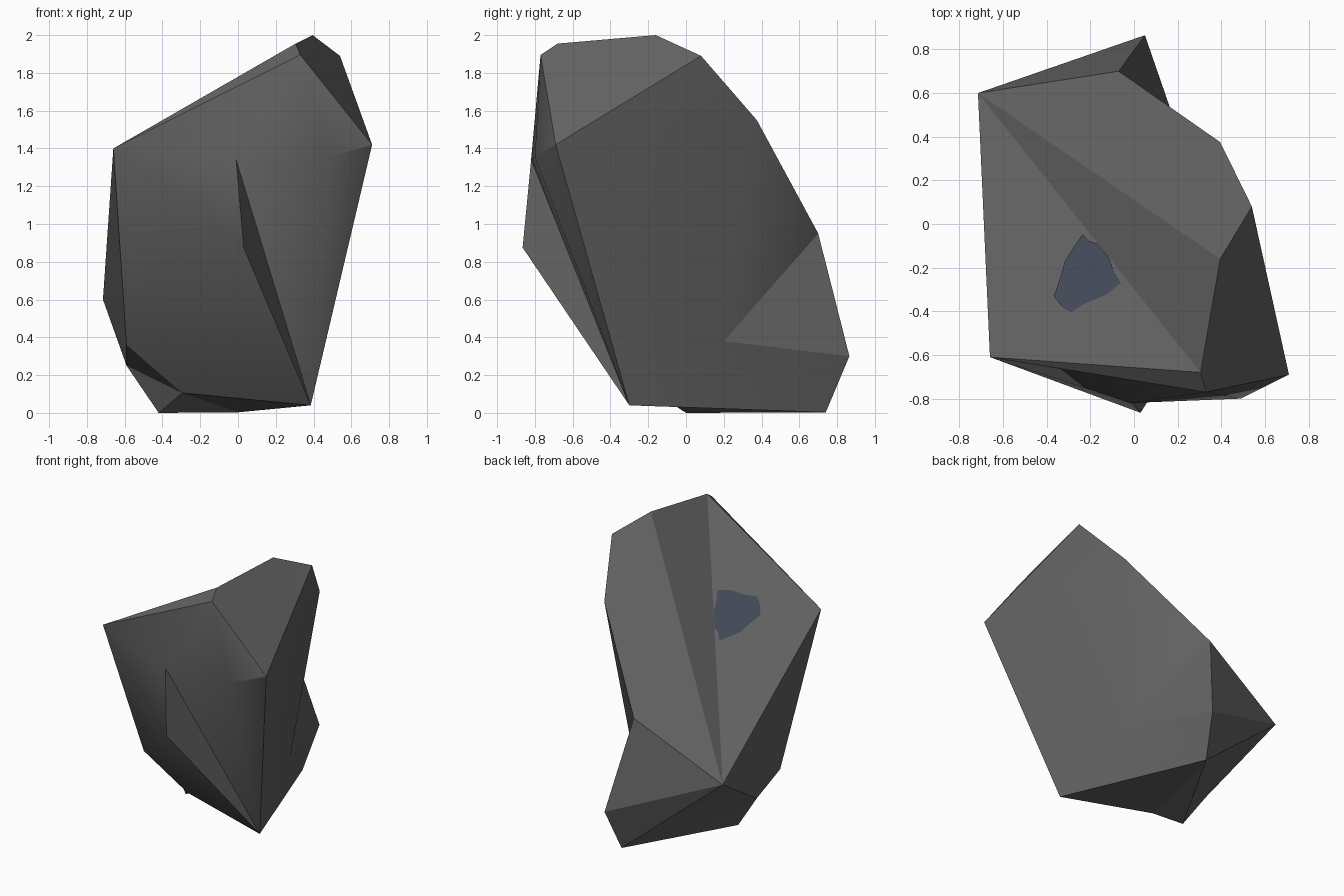
import bpy, bmesh, math
from mathutils import Vector
from mathutils.bvhtree import BVHTree

if "Cube" in bpy.data.objects:
    bpy.data.objects.remove(bpy.data.objects["Cube"])


def material(name, rgb):
    m = bpy.data.materials.new(name)
    m.diffuse_color = (*rgb, 1)
    m.use_nodes = True
    m.node_tree.nodes["Principled BSDF"].inputs["Base Color"].default_value = m.diffuse_color
    return m


def finish(bm, name, mat):
    me = bpy.data.meshes.new(name)
    bm.to_mesh(me)
    me.materials.append(mat)
    ob = bpy.data.objects.new(name, me)
    bpy.context.collection.objects.link(ob)
    return ob


stone = material("dark grey stone", (0.12, 0.12, 0.12))
slate = material("slate blue mineral", (0.055, 0.065, 0.095))

# Corners of the faceted boulder
corners = {
    # upper rim
    "A": (-.66, -.61, 1.40), "H": (.33, -.77, 1.895), "U": (.305, -.68, 1.955),
    "I": (.395, -.16, 2.0), "J": (.54, .08, 1.89), "C": (.71, -.69, 1.42),
    # back slope
    "B": (-.715, .60, .60), "K": (.395, .375, 1.55), "L": (-.07, .70, .95),
    "M": (.05, .865, .30), "T": (.28, .20, .38),
    # front bulge
    "E": (-.01, -.82, 1.34), "F": (.03, -.865, .875), "G": (.49, -.80, 1.355),
    # foot
    "D": (.385, -.30, .04), "N": (0, .74, .003), "P": (-.42, 0, 0),
    "Q": (-.295, -.16, .105), "R": (-.59, .03, .25), "S": (-.59, -.24, .36),
}
facets = (
    "ABU AUH BLK BKJ BJI BIU BLM "       # sloping top and back
    "HUIJC JKC KCT KLT LMT MNDT CTD "    # right side
    "AHE HGE HCG AEF AFS FQS FDQ "       # front
    "CGD GED EFD "                       # front right cut
    "ABRS RSQP BMNPR DNPQ"               # left side and underside
).split()

# Boulder
bm = bmesh.new()
verts = {k: bm.verts.new(co) for k, co in corners.items()}
for f in facets:
    bm.faces.new([verts[k] for k in f])
bmesh.ops.recalc_face_normals(bm, faces=bm.faces)
bmesh.ops.triangulate(bm, faces=[f for f in bm.faces if len(f.verts) > 3])
tree = BVHTree.FromBMesh(bm)
boulder = finish(bm, "boulder", stone)
bm.free()
bpy.context.view_layer.objects.active = boulder
boulder.select_set(True)
bpy.ops.object.shade_smooth_by_angle(angle=math.radians(30))

# Mineral patch: outline seen from above, dropped onto the sloping top
outline = [(-.233, -.05), (-.205, -.08), (-.164, -.09), (-.11, -.155), (-.087, -.23),
           (-.06, -.274), (-.128, -.329), (-.228, -.37), (-.283, -.406), (-.324, -.384),
           (-.365, -.335), (-.333, -.242), (-.315, -.174), (-.265, -.096)]
bm = bmesh.new()


def drop(x, y):
    hit, normal, _, _ = tree.ray_cast(Vector((x, y, 5)), Vector((0, 0, -1)))
    return bm.verts.new(hit + normal * .006)


centre = drop(-.22, -.24)
ring = [drop(x, y) for x, y in outline]
for a, b in zip(ring, ring[1:] + ring[:1]):
    bm.faces.new((centre, b, a))
bmesh.ops.recalc_face_normals(bm, faces=bm.faces)
if centre.link_faces[0].normal.z < 0:
    bmesh.ops.reverse_faces(bm, faces=bm.faces)
finish(bm, "mineral_patch", slate)
bm.free()
